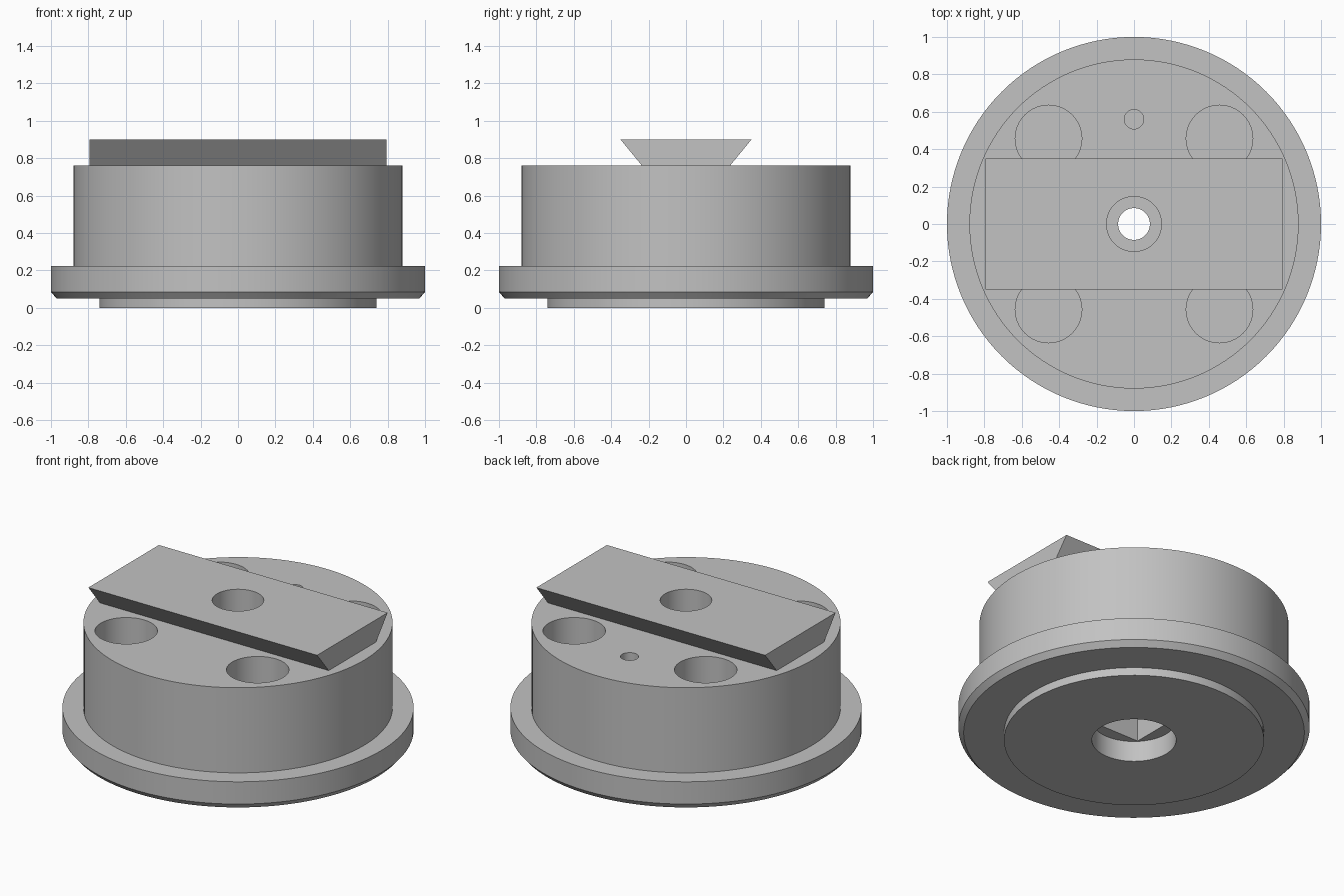
import bpy
import bmesh
import math

cube = bpy.data.objects.get("Cube")
if cube:
    bpy.data.objects.remove(cube, do_unlink=True)

# Single plain grey metal
metal = bpy.data.materials.new("grey_metal")
metal.use_nodes = True
GREY = (0.54, 0.54, 0.54, 1)
metal.diffuse_color = GREY
metal.node_tree.nodes["Principled BSDF"].inputs["Base Color"].default_value = GREY


def make_object(name, bm):
    bmesh.ops.recalc_face_normals(bm, faces=bm.faces)
    mesh = bpy.data.meshes.new(name)
    bm.to_mesh(mesh)
    bm.free()
    mesh.materials.append(metal)
    obj = bpy.data.objects.new(name, mesh)
    bpy.context.collection.objects.link(obj)
    return obj


def lathe(name, profile, segments=128):
    """Stack rings of (radius, height) and cap both ends."""
    bm = bmesh.new()
    rings = []
    for r, z in profile:
        angles = [2 * math.pi * i / segments for i in range(segments)]
        rings.append([bm.verts.new((r * math.cos(a), r * math.sin(a), z)) for a in angles])
    for low, high in zip(rings, rings[1:]):
        for i in range(segments):
            j = (i + 1) % segments
            bm.faces.new((low[i], low[j], high[j], high[i]))
    bm.faces.new(rings[0])
    bm.faces.new(rings[-1])
    return make_object(name, bm)


def hole(name, r, z0, z1, x=0, y=0, segments=64):
    cutter = lathe(name, [(r, z0), (r, z1)], segments)
    cutter.location = (x, y, 0)
    cutter.hide_render = True
    return cutter


def activate(obj):
    bpy.ops.object.select_all(action="DESELECT")
    obj.select_set(True)
    bpy.context.view_layer.objects.active = obj


def cut(target, cutters):
    activate(target)
    for cutter in cutters:
        mod = target.modifiers.new(cutter.name, "BOOLEAN")
        mod.operation = "DIFFERENCE"
        mod.solver = "EXACT"
        mod.object = cutter
        bpy.ops.object.modifier_apply(modifier=mod.name)


# Turned body: foot, chamfered flange and main drum
body = lathe("flanged_body", [(0.74, 0), (0.74, 0.05), (0.97, 0.05), (1, 0.085),
                              (1, 0.225), (0.88, 0.225), (0.88, 0.76)])

# Dovetail rail across the top
bm = bmesh.new()
section = [(-0.235, 0.76), (0.235, 0.76), (0.35, 0.9), (-0.35, 0.9)]
face = bm.faces.new([bm.verts.new((-0.795, y, z)) for y, z in section])
grown = bmesh.ops.extrude_face_region(bm, geom=[face])
ends = [v for v in grown["geom"] if isinstance(v, bmesh.types.BMVert)]
bmesh.ops.translate(bm, verts=ends, vec=(1.59, 0, 0))
rail = make_object("dovetail_rail", bm)

# Central counterbore and through hole, open at the rail
counterbore = hole("counterbore_cutter", 0.147, 0.5, 1)
through = hole("through_hole_cutter", 0.085, 0.2, 0.6)

# Round recess and square pocket underneath
recess = hole("recess_cutter", 0.24, -0.1, 0.13)
pocket = hole("pocket_cutter", 0.235, 0.05, 0.35, segments=4)
pocket.rotation_euler.z = math.pi / 4

# Four blind holes and a small pin hole in the drum top
blind = [hole("blind_hole_cutter", 0.178, 0.35, 1, sx * 0.457, sy * 0.457)
         for sx in (-1, 1) for sy in (-1, 1)]
pin = hole("pin_hole_cutter", 0.052, 0.5, 1, 0, 0.56, 32)

bpy.context.view_layer.update()
cut(rail, [counterbore])
cutters = [counterbore, through, recess, pocket, pin] + blind
cut(body, cutters)
for cutter in cutters:
    bpy.data.objects.remove(cutter, do_unlink=True)

# Smooth walls with crisp edges
for obj in (body, rail):
    activate(obj)
    bpy.ops.object.shade_smooth_by_angle(angle=math.radians(30))
